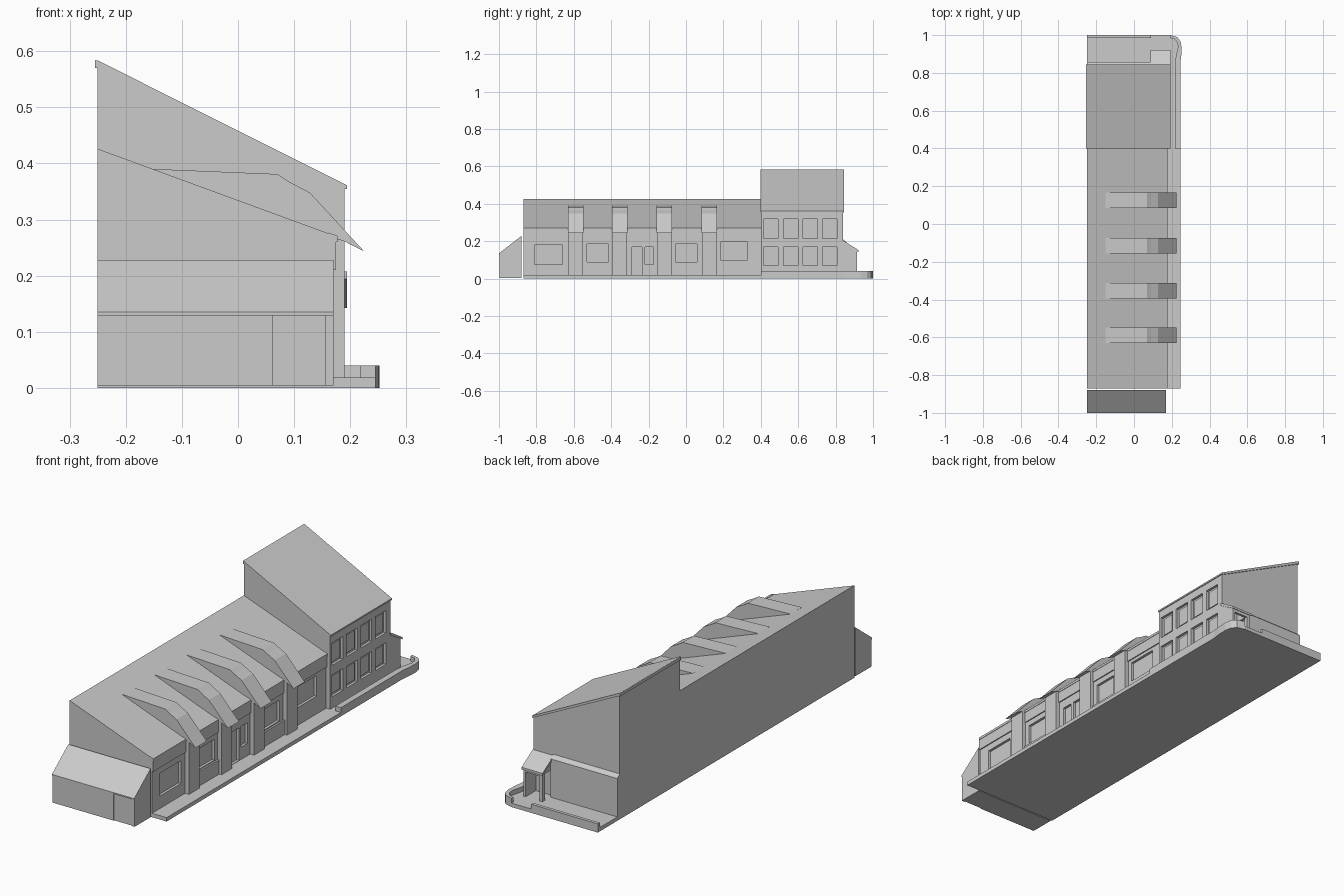
import bpy, bmesh


def prism(name, pts, axis, a, b):
    """Extrude a 2D profile along an axis from a to b."""
    place = {'x': lambda p, t: (t, p[0], p[1]),
             'y': lambda p, t: (p[0], t, p[1]),
             'z': lambda p, t: (p[0], p[1], t)}[axis]
    bm = bmesh.new()
    lo = [bm.verts.new(place(p, a)) for p in pts]
    hi = [bm.verts.new(place(p, b)) for p in pts]
    bm.faces.new(lo)
    bm.faces.new(hi)
    n = len(pts)
    for i in range(n):
        j = (i + 1) % n
        bm.faces.new((lo[i], lo[j], hi[j], hi[i]))
    bmesh.ops.recalc_face_normals(bm, faces=bm.faces)
    me = bpy.data.meshes.new(name)
    bm.to_mesh(me)
    bm.free()
    ob = bpy.data.objects.new(name, me)
    bpy.context.collection.objects.link(ob)
    return ob


def box(name, x, y, z):
    return prism(name, [(x[0], y[0]), (x[1], y[0]), (x[1], y[1]), (x[0], y[1])], 'z', *z)


def cut(target, cutters):
    """Recess the target with each cutter box, then discard the cutters."""
    for c in cutters:
        c.hide_render = True
        m = target.modifiers.new("recess", 'BOOLEAN')
        m.operation, m.solver, m.object = 'DIFFERENCE', 'EXACT', c
    dg = bpy.context.evaluated_depsgraph_get()
    me = bpy.data.meshes.new_from_object(target.evaluated_get(dg))
    target.modifiers.clear()
    target.data = me
    for c in cutters:
        bpy.data.objects.remove(c)


# Ground slab with rounded back corner
corner = [(0.245, 0.85), (0.25, 0.89), (0.252, 0.935), (0.246, 0.968), (0.228, 0.99), (0.19, 1.0)]
prism("base_slab", [(-0.25, -0.87), (0.245, -0.87)] + corner + [(-0.25, 1.0)], 'z', 0, 0.018)

# Low kerb walls around the terrace
inner = [(0.19, 0.985), (0.217, 0.977), (0.23, 0.96), (0.233, 0.935), (0.222, 0.89), (0.217, 0.85)]
prism("side_kerb", [(0.217, 0.40), (0.245, 0.40)] + corner + inner, 'z', 0.005, 0.04)
box("back_kerb", (-0.25, 0.09), (0.985, 1.0), (0.005, 0.04))

# Long hall with single-pitch roof
X0, XW = -0.25, 0.17
hall = prism("hall", [(X0, 0.003), (XW, 0.003), (XW, 0.272), (X0, 0.426)], 'y', -0.87, 0.41)
openings = [(-0.81, -0.66, 0.075, 0.18), (-0.53, -0.415, 0.09, 0.185),
            (-0.29, -0.235, 0.02, 0.17), (-0.22, -0.175, 0.075, 0.17),
            (-0.055, 0.06, 0.09, 0.185), (0.185, 0.33, 0.10, 0.195)]
cut(hall, [box("cutter", (XW - 0.012, 0.25), (a, b), (c, d)) for a, b, c, d in openings])
prism("hall_eave", [(0.16, 0.26), (0.177, 0.26), (0.177, 0.271), (0.16, 0.277)], 'y', -0.87, 0.40)

# Pilasters with angular roof hoods
pilasters = [-0.59, -0.354, -0.116, 0.125]
hood = [(-0.15, 0.39), (0.07, 0.381), (0.09, 0.368), (0.128, 0.348), (0.225, 0.243),
        (0.19, 0.261), (0.16, 0.27), (-0.14, 0.38)]
for i, y in enumerate(pilasters):
    box(f"pilaster_{i + 1}", (0.16, 0.19), (y - 0.038, y + 0.038), (0.01, 0.265))
    prism(f"roof_hood_{i + 1}", hood, 'y', y - 0.041, y + 0.041)

# Wall bands in the bays between pilasters
edges = [-0.87] + [v for y in pilasters for v in (y - 0.038, y + 0.038)] + [0.40]
for i in range(5):
    a, b = edges[2 * i], edges[2 * i + 1]
    box(f"bay_fascia_{i + 1}", (0.16, 0.175), (a, b), (0.21, 0.262))
    if i in (1, 3):
        box(f"bay_sill_{i + 1}", (0.16, 0.178), (a, b), (0.012, 0.085))

# Taller block with two rows of recessed windows
tower = prism("tower", [(X0, 0.003), (0.19, 0.003), (0.19, 0.357), (X0, 0.578)], 'y', 0.40, 0.84)
cutters, windows = [], []
for z0, z1 in ((0.07, 0.17), (0.215, 0.318)):
    for i in range(4):
        y = 0.415 + 0.105 * i
        cutters.append(box("cutter", (0.178, 0.22), (y, y + 0.078), (z0, z1)))
        windows.append((y, z0, z1))
cut(tower, cutters)
for i, (y, z0, z1) in enumerate(windows):
    box(f"tower_pane_{i + 1}", (0.17, 0.182), (y + 0.01, y + 0.068), (z0 + 0.01, z1 - 0.01))
prism("tower_roof", [(-0.255, 0.57), (-0.249, 0.57), (0.187, 0.354), (0.194, 0.354),
                     (0.194, 0.361), (-0.249, 0.583), (-0.255, 0.584)], 'y', 0.399, 0.845)

# Thickened lower back wall with sloped ledge
prism("back_plinth", [(0.83, 0.01), (0.858, 0.01), (0.858, 0.195), (0.83, 0.218)], 'x', X0, 0.09)

# Back porch
prism("porch_roof", [(0.835, 0.207), (0.922, 0.153), (0.922, 0.142), (0.835, 0.194)], 'x', 0.087, 0.194)
prism("porch_side_wall", [(0.835, 0.01), (0.915, 0.01), (0.915, 0.15), (0.835, 0.198)], 'x', 0.178, 0.19)
prism("porch_gable", [(0.835, 0.14), (0.915, 0.14), (0.915, 0.15), (0.835, 0.198)], 'x', 0.092, 0.102)
box("porch_post", (0.092, 0.108), (0.897, 0.915), (0.01, 0.15))
box("porch_beam", (0.092, 0.19), (0.903, 0.915), (0.132, 0.148))

# Lean-to annex at the front with a door
annex = prism("annex", [(-0.997, 0.004), (-0.88, 0.004), (-0.88, 0.224), (-0.997, 0.134)], 'x', X0, XW)
cut(annex, [box("cutter", (0.062, 0.155), (-1.1, -0.993), (0.0, 0.129))])
prism("annex_roof", [(-1.0, 0.129), (-0.99, 0.129), (-0.88, 0.215), (-0.88, 0.228), (-1.0, 0.135)],
      'x', X0, XW)
